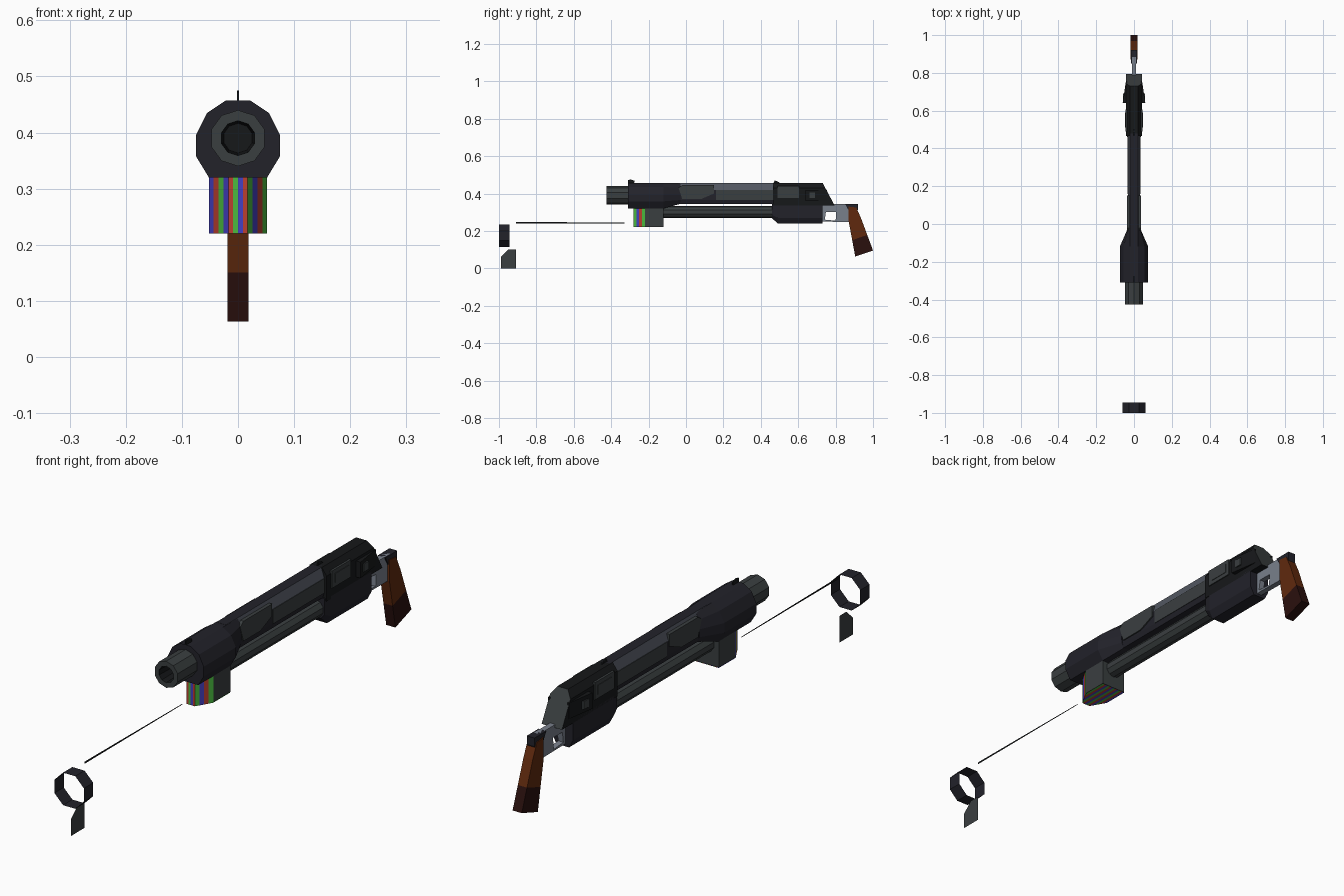
import bpy, bmesh, math

if "Cube" in bpy.data.objects:
    bpy.data.objects.remove(bpy.data.objects["Cube"])

def material(name, r, g, b):
    m = bpy.data.materials.new(name)
    m.diffuse_color = (r, g, b, 1)
    m.use_nodes = True
    m.node_tree.nodes["Principled BSDF"].inputs["Base Color"].default_value = m.diffuse_color
    return m

BLACK = material("black metal", .008, .009, .010)
DARK = material("blue black metal", .016, .016, .023)
SLATE = material("slate metal", .085, .095, .12)
GREY = material("gunmetal grey", .042, .049, .051)
STEEL = material("light steel", .19, .215, .26)
BROWN = material("brown wood", .115, .022, .004)
UMBER = material("dark brown wood", .023, .005, .004)
RED = material("red stripe", .5, .05, .03)
GREEN = material("green stripe", .07, .5, .05)
BLUE = material("blue stripe", .06, .05, .55)

def finish(name, bm, *mats, recalc=True):
    if recalc:
        bmesh.ops.recalc_face_normals(bm, faces=bm.faces)
    me = bpy.data.meshes.new(name)
    bm.to_mesh(me)
    bm.free()
    for m in mats:
        me.materials.append(m)
    ob = bpy.data.objects.new(name, me)
    bpy.context.collection.objects.link(ob)
    return ob

def loft(name, sections, mat, caps=(True, True)):
    """Join cross-sections, each (y, [(x, z), ...]), along y."""
    bm = bmesh.new()
    rings = [[bm.verts.new((x, y, z)) for x, z in pts] for y, pts in sections]
    n = len(rings[0])
    for a, b in zip(rings, rings[1:]):
        for i in range(n):
            j = (i + 1) % n
            bm.faces.new((a[i], a[j], b[j], b[i]))
    if caps[0]:
        bm.faces.new(rings[0])
    if caps[1]:
        bm.faces.new(rings[-1])
    return finish(name, bm, mat)

def recolour(ob, mat, rule):
    """Give a second material to the faces that pass a rule."""
    ob.data.materials.append(mat)
    for p in ob.data.polygons:
        if rule(p):
            p.material_index = 1

def circle(r, z, n=10, turn=0.5):
    return [(r * math.cos(math.tau * (i + turn) / n),
             z + r * math.sin(math.tau * (i + turn) / n)) for i in range(n)]

def both(half):
    """Mirror a right-hand half outline across x = 0."""
    return half + [(-x, z) for x, z in reversed(half)]

def slab(name, outline, x0, x1, mat):
    """Extrude a (y, z) outline across x."""
    bm = bmesh.new()
    a = [bm.verts.new((x0, y, z)) for y, z in outline]
    b = [bm.verts.new((x1, y, z)) for y, z in outline]
    n = len(a)
    bm.faces.new(a)
    bm.faces.new(b)
    for i in range(n):
        j = (i + 1) % n
        bm.faces.new((a[i], a[j], b[j], b[i]))
    return finish(name, bm, mat)

def sheet(name, outline, mat):
    """Flat single-layer (y, z) outline at x = 0."""
    bm = bmesh.new()
    bm.faces.new([bm.verts.new((0, y, z)) for y, z in outline])
    return finish(name, bm, mat, recalc=False)

def rect(y0, y1, z0, z1):
    return [(y0, z0), (y1, z0), (y1, z1), (y0, z1)]

# muzzle with recessed bore
muzzle = loft("muzzle", [(-.30, circle(.05, .39)), (-.425, circle(.05, .39)),
                         (-.425, circle(.031, .39)), (-.33, circle(.026, .39))], GREY, (True, False))
recolour(muzzle, BLACK, lambda p: math.hypot(p.center.x, p.center.z - .39) < .032)
loft("bore_floor", [(-.34, circle(.028, .39)), (-.33, circle(.028, .39))], BLACK)

# wide front shroud, tapering back into the barrel
wide = both([(.052, .32), (.075, .358), (.075, .395), (.055, .435), (.022, .457)])
narrow = both([(.024, .345), (.034, .365), (.036, .395), (.032, .43), (.02, .455)])
loft("front_shroud", [(-.31, wide), (-.12, wide), (-.03, narrow)], DARK)

# barrel, raised side panels and magazine tube
barrel = both([(.026, .345), (.032, .365), (.032, .42), (.02, .457)])
barrel_ob = loft("barrel", [(-.10, barrel), (.48, barrel)], DARK)
recolour(barrel_ob, SLATE, lambda p: p.normal.z > .2 and abs(p.normal.x) > .3)
for side, tag in ((1, "right"), (-1, "left")):
    slab("barrel_panel_" + tag, [(-.04, .43), (-.02, .37), (.08, .37), (.15, .40), (.15, .445), (-.02, .445)],
         side * .02, side * .037, GREY)
    slab("barrel_strip_" + tag, rect(.16, .47, .365, .42), side * .03, side * .034, GREY)
loft("magazine_tube", [(-.13, circle(.033, .301)), (.48, circle(.033, .301))], GREY)

# light housing with a tapered nose, striped on its front and underside
slab("light_housing", rect(-.22, -.12, .222, .34), -.052, .052, GREY)
bm = bmesh.new()
COLS = 12
def nose(x):
    return -.28 + max(0, abs(x) - .0174) / .0347 * .06
for i in range(COLS):
    x0, x1 = (-.052 + .104 * k / COLS for k in (i, i + 1))
    front = [(x0, nose(x0)), (x1, nose(x1))]
    lo = [bm.verts.new((x, y, .22)) for x, y in front + [(x1, -.12), (x0, -.12)]]
    hi = [bm.verts.new((x, y, .322)) for x, y in front + [(x1, -.2195), (x0, -.2195)]]
    faces = [bm.faces.new((lo[0], lo[1], hi[1], hi[0])),
             bm.faces.new(lo[::-1]), bm.faces.new(hi)]
    for face in faces:
        face.material_index = (2, 0, 1)[i % 3]
finish("striped_nose", bm, RED, GREEN, BLUE, recalc=False)

# thin sights
slab("front_sight", [(-.31, .44), (-.28, .44), (-.275, .468), (-.295, .475), (-.31, .472)], -.002, .002, BLACK)
slab("rear_sight", [(.465, .45), (.51, .45), (.495, .462), (.475, .47)], -.002, .002, BLACK)

# receiver, upper and lower halves
upper = both([(.042, .335), (.042, .43), (.022, .457)])
receiver = loft("receiver_upper", [(.465, upper), (.70, upper), (.795, upper)], BLACK)
for v in receiver.data.vertices:          # sloped rear face
    if v.co.y > .78:
        v.co.y = .795 - (v.co.z - .335) * .53
recolour(receiver, GREY, lambda p: p.center.y > .74 and abs(p.normal.x) < .1 and p.normal.y > .5)
low = both([(.026, .24), (.042, .27), (.042, .345)])
nose_low = both([(.022, .268), (.036, .285), (.036, .345)])
loft("receiver_lower", [(.46, nose_low), (.49, low), (.73, low)], DARK)
for side, tag in ((1, "right"), (-1, "left")):
    slab("ejection_plate_" + tag, rect(.49, .605, .375, .44), side * .038, side * .046, GREY)
    slab("ejection_port_" + tag, rect(.51, .59, .39, .425), side * .040, side * .048, GREY)
    # flared side wings
    wing = slab("wing_" + tag, rect(.64, .755, .36, .42), side * .036, side * .06, BLACK)
    for v in wing.data.vertices:
        if v.co.y > .7 and abs(v.co.x) > .05:
            v.co.x = side * .043
    slab("wing_inset_" + tag, rect(.66, .69, .375, .405), side * .05, side * .0595, GREY)

# trigger frame: a plate with a window, made from a ring of quads
outer = [(.70, .25), (.87, .248), (.885, .345), (.70, .345)]
inner = [(.742, .26), (.80, .255), (.803, .30), (.748, .30)]
bm = bmesh.new()
loops = [[bm.verts.new((x, y, z)) for y, z in o]
         for x, o in ((.011, outer), (.011, inner), (-.011, inner), (-.011, outer))]
for k in range(4):
    a, b = loops[k], loops[(k + 1) % 4]
    for i in range(4):
        j = (i + 1) % 4
        bm.faces.new((a[i], a[j], b[j], b[i]))
finish("trigger_frame", bm, STEEL)
slab("hammer_block", [(.85, .345), (.92, .345), (.92, .315), (.905, .28), (.875, .30)], -.016, .016, DARK)

# grip, darker toward the bottom
bm = bmesh.new()
pts = [(.87, .33), (.91, .325), (.935, .27), (1.0, .095), (.905, .063), (.87, .25)]
sides = [[bm.verts.new((x, y, z)) for y, z in pts] for x in (-.019, .019)]
for s in sides:
    bm.faces.new(s)
for i in range(6):
    j = (i + 1) % 6
    bm.faces.new((sides[0][i], sides[0][j], sides[1][j], sides[1][i]))
bmesh.ops.bisect_plane(bm, geom=bm.verts[:] + bm.edges[:] + bm.faces[:],
                       plane_co=(0, .93, .165), plane_no=(0, -.35, 1))
for f in bm.faces:
    c = f.calc_center_median()
    f.material_index = int(c.z - .165 - .35 * (c.y - .93) < 0)
finish("grip", bm, BROWN, UMBER)

# detached pieces in front: thin tapering rod, open octagonal band, flat fin
sheet("thin_rod", [(-.91, .24), (-.33, .241), (-.33, .244), (-.72, .247), (-.91, .248)], BLACK)
band = circle(.066, .174, 8)
loft("open_band", [(-1, band), (-.945, band)], DARK, (False, False))
sheet("flat_fin", [(-.99, 0), (-.91, 0), (-.91, .1), (-.95, .1), (-.99, .062)], GREY)
